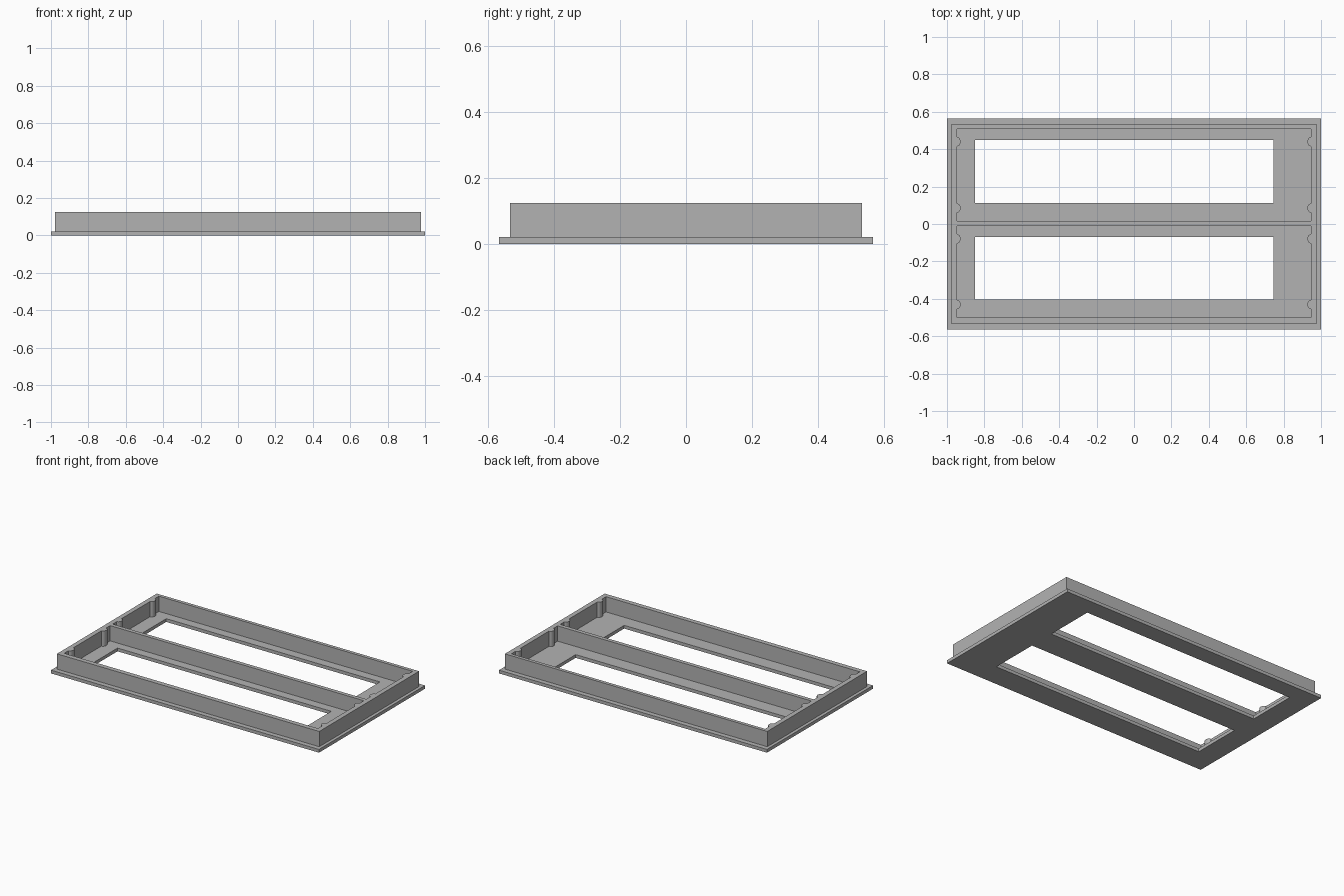
import bpy
from math import sin, cos, pi

cube = bpy.data.objects.get("Cube")
if cube:
    bpy.data.objects.remove(cube)

grey = bpy.data.materials.new("plain grey")
grey.use_nodes = True
colour = (0.45, 0.45, 0.45, 1)
grey.diffuse_color = colour
grey.node_tree.nodes["Principled BSDF"].inputs["Base Color"].default_value = colour


def rect(x0, x1, y0, y1):
    return [(x0, y0), (x1, y0), (x1, y1), (x0, y1)]


def boss(x, y, side, steps=10):
    """Half-round screw boss bulging inward from an end wall, along +y * side."""
    return [(x - side * 0.02 * sin(pi * i / steps),
             y - side * 0.025 * cos(pi * i / steps)) for i in range(steps + 1)]


def pocket(x, y0, y1, b0, b1):
    """Pocket outline with two bosses on each end wall."""
    return ([(-x, y0), (x, y0)] + boss(x, b0, 1) + boss(x, b1, 1)
            + [(x, y1), (-x, y1)] + boss(-x, b1, -1) + boss(-x, b0, -1))


def slab(name, outlines, z0, z1):
    """Extrude an outer outline, with the remaining outlines as holes."""
    curve = bpy.data.curves.new(name, "CURVE")
    curve.dimensions = "2D"
    curve.fill_mode = "BOTH"
    curve.extrude = (z1 - z0) / 2
    for pts in outlines:
        spline = curve.splines.new("POLY")
        spline.points.add(len(pts) - 1)
        for point, (x, y) in zip(spline.points, pts):
            point.co = (x, y, 0, 1)
        spline.use_cyclic_u = True
    temp = bpy.data.objects.new(name + " outline", curve)
    bpy.context.collection.objects.link(temp)
    deps = bpy.context.evaluated_depsgraph_get()
    mesh = bpy.data.meshes.new_from_object(temp.evaluated_get(deps))
    bpy.data.objects.remove(temp)
    mesh.materials.clear()
    mesh.materials.append(grey)
    mesh.shade_flat()
    obj = bpy.data.objects.new(name, mesh)
    obj.location.z = (z0 + z1) / 2
    bpy.context.collection.objects.link(obj)
    return obj


# Flanged base plate with two long windows
slab("base_plate", [rect(-1, 1, -0.565, 0.565),
                    rect(-0.85, 0.745, 0.112, 0.449),
                    rect(-0.85, 0.745, -0.405, -0.07)], 0, 0.022)

# Upright walls and divider around two pockets
slab("wall_frame", [rect(-0.979, 0.979, -0.532, 0.532),
                    pocket(0.947, 0.016, 0.509, 0.085, 0.44),
                    pocket(0.947, -0.5, -0.011, -0.43, -0.079)], 0.022, 0.125)
